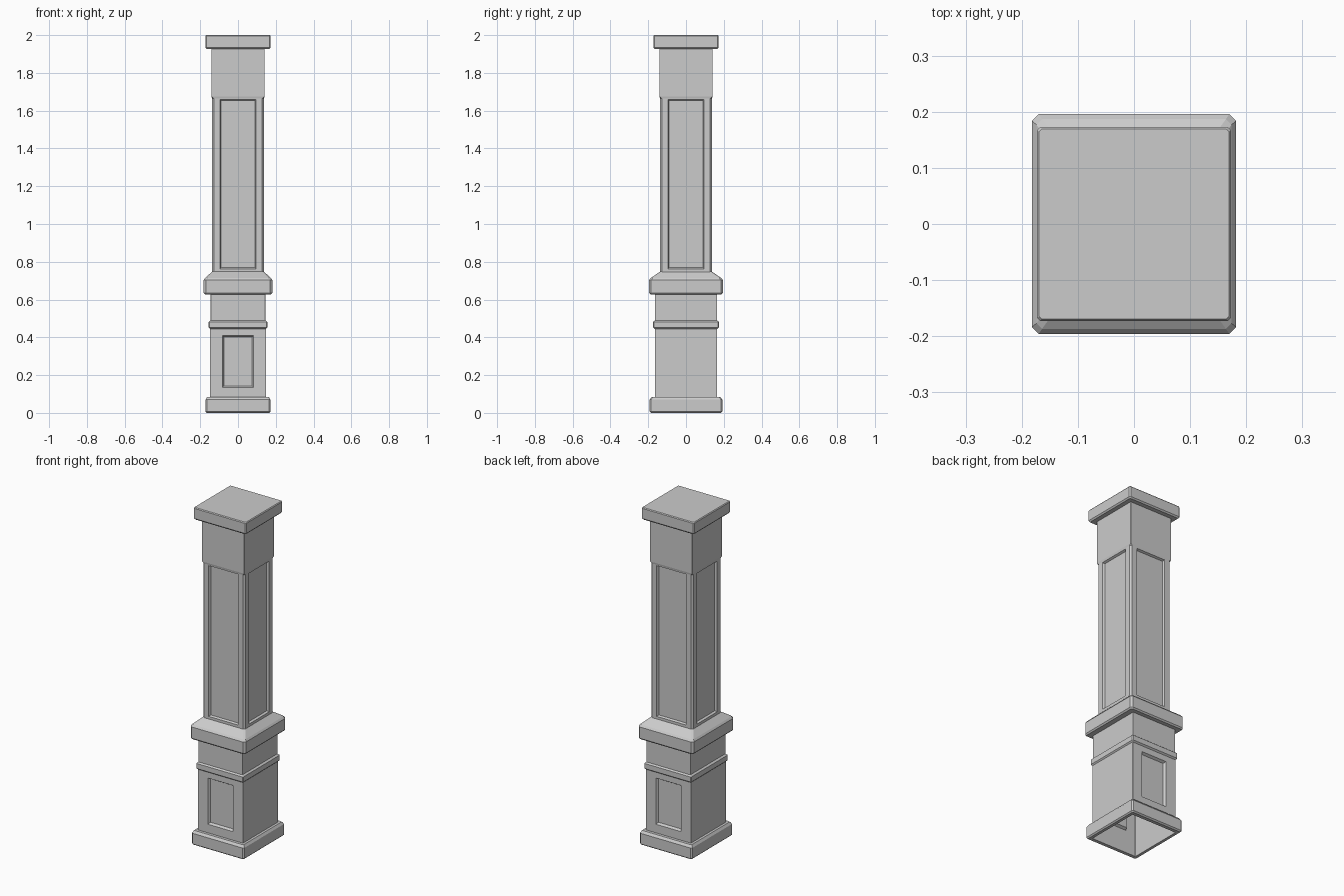
import bpy, bmesh
from mathutils import Vector

cube = bpy.data.objects.get("Cube")
if cube:
    bpy.data.objects.remove(cube, do_unlink=True)

# One plain grey for the whole column
grey = bpy.data.materials.new("stone_grey")
grey.use_nodes = True
colour = (0.6, 0.6, 0.6, 1)
grey.diffuse_color = colour
grey.node_tree.nodes["Principled BSDF"].inputs["Base Color"].default_value = colour


def ring(bm, hx, hy, z, c):
    """Rectangle with its four corners cut by c."""
    pts = [(hx, c - hy), (hx, hy - c), (hx - c, hy), (c - hx, hy),
           (-hx, hy - c), (-hx, c - hy), (c - hx, -hy), (hx - c, -hy)]
    return [bm.verts.new((x, y, z)) for x, y in pts]


def recess(bm, direction, half_width, z0, z1, bevel, depth):
    """Sink a panel into the tallest face that points in a direction."""
    d = Vector(direction)
    bm.normal_update()
    face = max((f for f in bm.faces if f.normal.dot(d) > 0.99),
               key=lambda f: f.calc_area())
    mid = face.calc_center_median()
    bmesh.ops.inset_individual(bm, faces=[face], thickness=0.02)
    axis = 1 if abs(d.x) > 0.5 else 0
    for v in face.verts:
        v.co[axis] = half_width if v.co[axis] > 0 else -half_width
        v.co.z = z1 if v.co.z > mid.z else z0
    bmesh.ops.inset_individual(bm, faces=[face], thickness=bevel, depth=-depth)


def loft(name, profile, cap_ends=False, panels=()):
    """Skin rings of (half x, half y, z, corner cut) from the bottom up."""
    bm = bmesh.new()
    rings = [ring(bm, *p) for p in profile]
    for a, b in zip(rings, rings[1:]):
        for i in range(8):
            j = (i + 1) % 8
            bm.faces.new((a[i], a[j], b[j], b[i]))
    if cap_ends:
        bm.faces.new(rings[-1])
        bm.faces.new(rings[0][::-1])
    for p in panels:
        recess(bm, *p)
    mesh = bpy.data.meshes.new(name)
    bm.to_mesh(mesh)
    bm.free()
    mesh.materials.append(grey)
    obj = bpy.data.objects.new(name, mesh)
    bpy.context.collection.objects.link(obj)
    return obj


FRONT_BACK = [(0, -1, 0), (0, 1, 0)]
SIDES = [(1, 0, 0), (-1, 0, 0)]

# Plinth moulding, open underneath
loft("base_moulding", [
    (0.148, 0.165, 0, 0.001), (0.165, 0.185, 0, 0.004),
    (0.172, 0.193, 0.007, 0.008), (0.172, 0.193, 0.07, 0.008),
    (0.163, 0.182, 0.084, 0.006), (0.148, 0.165, 0.084, 0.001)])

# Hollow pedestal with a sunk panel on front and back
loft("pedestal", [
    (0.148, 0.165, 0, 0.001), (0.148, 0.165, 0.45, 0.001),
    (0.145, 0.165, 0.485, 0.001), (0.145, 0.165, 0.64, 0.001)],
    panels=[(d, 0.083, 0.135, 0.41, 0.012, 0.014) for d in FRONT_BACK])

# Thin band around the pedestal
loft("pedestal_band", [
    (0.146, 0.163, 0.443, 0.001), (0.155, 0.174, 0.452, 0.005),
    (0.155, 0.174, 0.482, 0.005), (0.144, 0.163, 0.491, 0.001)])

# Sloped ledge between pedestal and shaft
loft("middle_ledge", [
    (0.145, 0.165, 0.628, 0.001), (0.175, 0.189, 0.628, 0.008),
    (0.182, 0.196, 0.636, 0.012), (0.182, 0.196, 0.703, 0.012),
    (0.174, 0.187, 0.714, 0.01), (0.137, 0.137, 0.748, 0.009)])

# Shaft: cut corners and four sunk panels below a square head
loft("shaft", [
    (0.138, 0.138, 0.745, 0.01), (0.138, 0.138, 1.665, 0.01),
    (0.14, 0.14, 1.675, 0.001), (0.14, 0.14, 1.935, 0.001)],
    panels=[(d, 0.096, 0.763, 1.66, 0.008, 0.012) for d in FRONT_BACK + SIDES])

# Flat cap
loft("top_cap", [
    (0.166, 0.166, 1.927, 0.004), (0.173, 0.173, 1.935, 0.006),
    (0.173, 0.173, 1.995, 0.006), (0.169, 0.169, 2, 0.004)], cap_ends=True)
